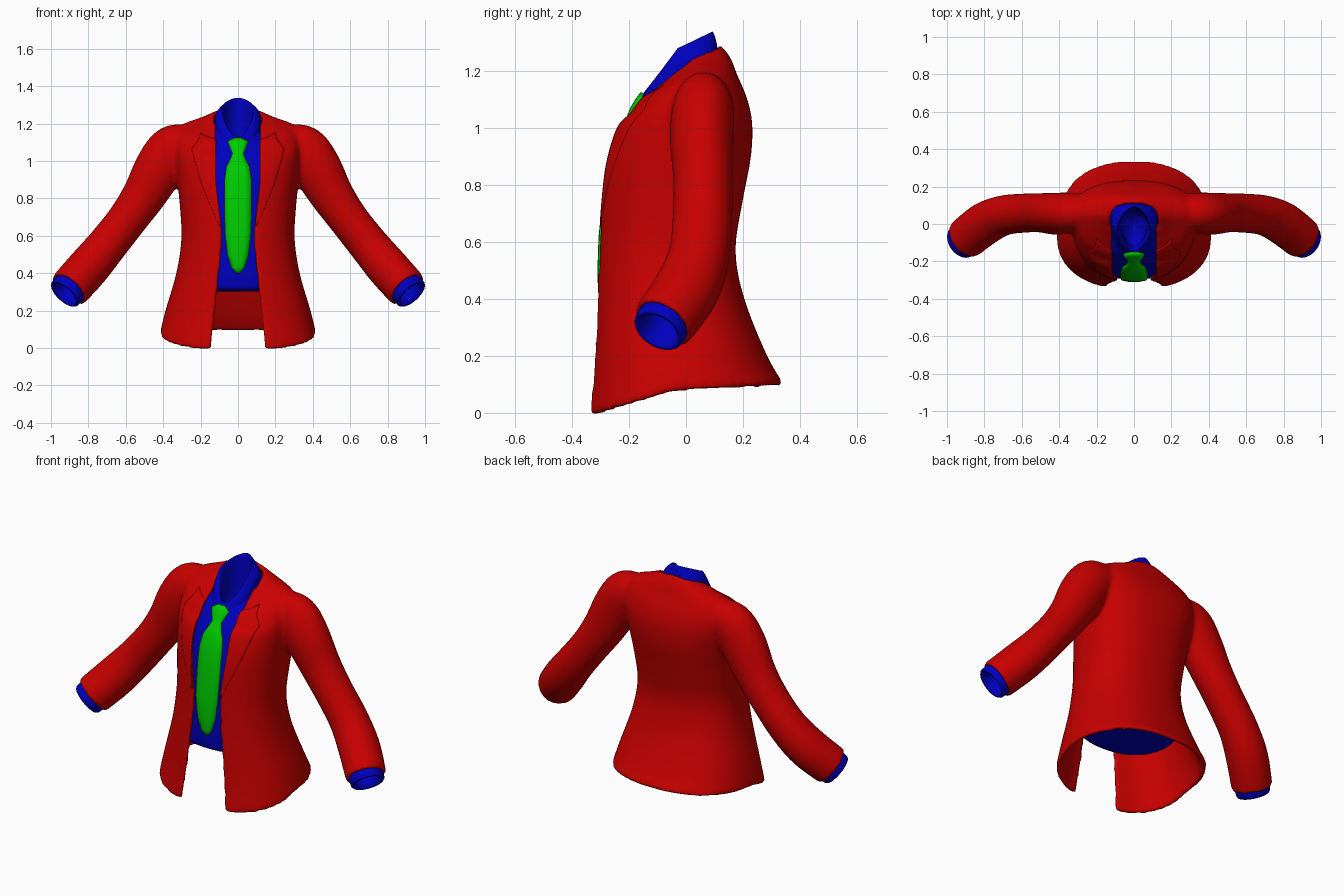
import bpy, bmesh, math
from mathutils import Vector


def material(name, col):
    m = bpy.data.materials.new(name)
    m.diffuse_color = (*col, 1)
    return m


RED = material("jacket red", (0.58, 0.0, 0.0))
BLUE = material("shirt blue", (0.0, 0.0, 0.52))
GREEN = material("tie green", (0.0, 0.6, 0.0))


def spline(rows, n):
    """Catmull-Rom interpolation of tuples."""
    out = []
    for i in range(len(rows) - 1):
        a, b = rows[max(i - 1, 0)], rows[i]
        c, d = rows[i + 1], rows[min(i + 2, len(rows) - 1)]
        for k in range(n):
            t = k / n
            out.append([0.5 * (2 * q + (r - p) * t + (2 * p - 5 * q + 4 * r - s) * t * t
                               + (3 * q - p - 3 * r + s) * t ** 3)
                        for p, q, r, s in zip(a, b, c, d)])
    return out + [list(rows[-1])]


def ring(row, n, xmax=None):
    """Half a body section, from the front opening round to the back centre."""
    a, ys, yf, yb, zf, zs, zb, xo, e = row
    angle = lambda x: math.asin(min(1, max(0, x) / a) ** (1 / e))
    p0 = angle(xo)
    p1 = math.pi if xmax is None else angle(xmax)
    pts = []
    for j in range(n + 1):
        p = p0 + (p1 - p0) * j / n
        s, c = max(0, math.sin(p)) ** e, abs(math.cos(p)) ** e
        if math.cos(p) > 0:
            pts.append((a * s, ys + (yf - ys) * c, zs + (zf - zs) * c))
        else:
            pts.append((a * s, ys + (yb - ys) * c, zs + (zb - zs) * c))
    return pts


def tube(path, n):
    """Closed rings along a path of (x, y, z, radius, depth radius)."""
    rings = []
    for i, p in enumerate(path):
        d = Vector(path[min(i + 1, len(path) - 1)][:3]) - Vector(path[max(i - 1, 0)][:3])
        d.normalize()
        u = Vector((0, 1, 0)).cross(d).normalized()
        v = d.cross(u)
        rings.append([Vector(p[:3]) + u * p[3] * math.cos(2 * math.pi * j / n)
                      + v * p[4] * math.sin(2 * math.pi * j / n) for j in range(n + 1)])
    return rings


def build(name, grids, mat, mirror=True, thick=0, offset=-1):
    bm = bmesh.new()
    for g in grids:
        vs = [[bm.verts.new(p) for p in r] for r in g]
        for r, s in zip(vs, vs[1:]):
            for j in range(len(r) - 1):
                bm.faces.new((r[j], r[j + 1], s[j + 1], s[j]))
    bmesh.ops.remove_doubles(bm, verts=bm.verts, dist=0.0005)
    for f in bm.faces:
        f.smooth = True
    me = bpy.data.meshes.new(name)
    bm.to_mesh(me)
    bm.free()
    me.materials.append(mat)
    ob = bpy.data.objects.new(name, me)
    bpy.context.collection.objects.link(ob)
    if mirror:
        ob.modifiers.new("mirror", 'MIRROR')
    if thick:
        m = ob.modifiers.new("thickness", 'SOLIDIFY')
        m.thickness, m.offset = thick, offset
    return ob


# Jacket: half width, side y, front y, back y, front/side/back z, opening, roundness
body = spline([
    (0.418, -0.05, -0.352, 0.342, -0.012, 0.078, 0.103, 0.148, 0.85),
    (0.388, -0.04, -0.333, 0.285, 0.17, 0.20, 0.20, 0.128, 0.85),
    (0.330, -0.05, -0.320, 0.205, 0.40, 0.40, 0.40, 0.103, 0.85),
    (0.303, -0.05, -0.311, 0.174, 0.60, 0.58, 0.57, 0.088, 0.85),
    (0.310, -0.03, -0.304, 0.200, 0.75, 0.75, 0.75, 0.103, 0.85),
    (0.325, 0.00, -0.290, 0.228, 0.88, 0.90, 0.90, 0.118, 0.85),
    (0.335, 0.03, -0.250, 0.232, 1.00, 1.02, 1.02, 0.118, 0.8),
    (0.335, 0.05, -0.203, 0.212, 1.05, 1.12, 1.11, 0.118, 0.8),
    (0.300, 0.05, -0.175, 0.178, 1.09, 1.193, 1.19, 0.118, 0.85),
    (0.200, 0.04, -0.153, 0.157, 1.11, 1.230, 1.245, 0.118, 0.9),
    (0.128, 0.03, -0.135, 0.122, 1.12, 1.252, 1.292, 0.113, 0.9)], 6)
sleeve = spline([
    (0.25, 0.065, 1.085, 0.105, 0.09), (0.345, 0.06, 1.062, 0.132, 0.108),
    (0.42, 0.055, 0.96, 0.134, 0.112), (0.50, 0.060, 0.82, 0.118, 0.105),
    (0.59, 0.058, 0.69, 0.107, 0.105), (0.70, 0.045, 0.55, 0.108, 0.108),
    (0.80, 0.00, 0.43, 0.114, 0.116), (0.905, -0.082, 0.313, 0.112, 0.112)], 5)
jacket = build("jacket", [[ring(r, 40) for r in body], tube(sleeve, 32)], RED, thick=0.026)
m = jacket.modifiers.new("blend", 'REMESH')
m.mode, m.voxel_size, m.use_smooth_shade = 'VOXEL', 0.011, True
m = jacket.modifiers.new("soften", 'SMOOTH')
m.factor, m.iterations = 0.5, 12

# Lapels: thin overlays that follow the jacket front
lap = []
for r in body[20:53]:
    w = r[7] + (0.13 * min(1, (r[4] - 0.62) / 0.43) if r[4] < 1.05
                else 0.13 - 0.9 * (r[4] - 1.05))
    q = [r[0] + 0.001, r[1], r[2] - 0.001, r[3], r[4], r[5] + 0.001, r[6], r[7], r[8]]
    lap.append(ring(q, 10, max(w, r[7] + 0.002)))
build("lapels", [lap], RED, thick=0.008)

# Shirt body, turned over at the collar and closed below
shirt = spline([
    (0.0003, -0.05, -0.05, -0.05, 0.305, 0.305, 0.305, 0, 0.9),
    (0.24, -0.05, -0.255, 0.10, 0.305, 0.305, 0.305, 0, 0.9),
    (0.284, -0.05, -0.294, 0.155, 0.36, 0.36, 0.36, 0, 0.87),
    (0.270, -0.05, -0.292, 0.135, 0.58, 0.58, 0.58, 0, 0.85),
    (0.275, -0.03, -0.275, 0.160, 0.75, 0.75, 0.75, 0, 0.85),
    (0.285, 0.00, -0.257, 0.185, 0.88, 0.90, 0.90, 0, 0.85),
    (0.290, 0.03, -0.217, 0.190, 1.00, 1.02, 1.02, 0, 0.85),
    (0.250, 0.04, -0.180, 0.160, 1.06, 1.14, 1.14, 0, 0.85),
    (0.135, 0.03, -0.160, 0.115, 1.10, 1.20, 1.22, 0, 0.85),
    (0.120, 0.00, -0.152, 0.110, 1.115, 1.25, 1.285, 0, 0.95),
    (0.095, -0.03, -0.145, 0.098, 1.128, 1.275, 1.330, 0, 1.1),
    (0.082, -0.02, -0.132, 0.088, 1.125, 1.272, 1.325, 0, 1.2),
    (0.074, 0.00, -0.120, 0.075, 1.08, 1.18, 1.20, 0, 1.15),
    (0.060, 0.00, -0.100, 0.060, 1.04, 1.08, 1.08, 0, 1.0),
    (0.0003, 0.00, 0.00, 0.00, 1.03, 1.03, 1.03, 0, 1.0)], 5)
build("shirt", [[ring(r, 36) for r in shirt]], BLUE)

# Cuffs: rings showing past the sleeve ends, hollow with a closed inside
end, ax = Vector((0.905, -0.082, 0.313)), Vector((0.67, -0.46, -0.73)).normalized()
u = Vector((0, 1, 0)).cross(ax).normalized()
v = ax.cross(u)
ang = [2 * math.pi * j / 32 for j in range(33)]
rings = [[end + ax * t + r * (u * math.cos(a) + v * math.sin(a)) for a in ang] for t, r in
         ((-0.06, 0.09), (0.0, 0.096), (0.032, 0.094), (0.040, 0.088), (0.036, 0.076),
          (0.0, 0.070), (-0.10, 0.068), (-0.11, 0.0))]
build("cuffs", [rings], BLUE)

# Tie: z, half width, y of the front
tie = [(0.40, 0.010, -0.305), (0.43, 0.036, -0.309), (0.50, 0.057, -0.311), (0.62, 0.070, -0.307),
       (0.80, 0.073, -0.286), (0.90, 0.072, -0.270), (0.97, 0.062, -0.250), (1.01, 0.042, -0.230),
       (1.04, 0.030, -0.208), (1.07, 0.043, -0.196), (1.105, 0.056, -0.175), (1.125, 0.018, -0.160)]
grid = [[(w * k, y + 0.007 * k * k, z) for k in (-1, -0.5, 0, 0.5, 1)] for z, w, y in tie]
build("tie", [grid], GREEN, mirror=False, thick=0.02)
